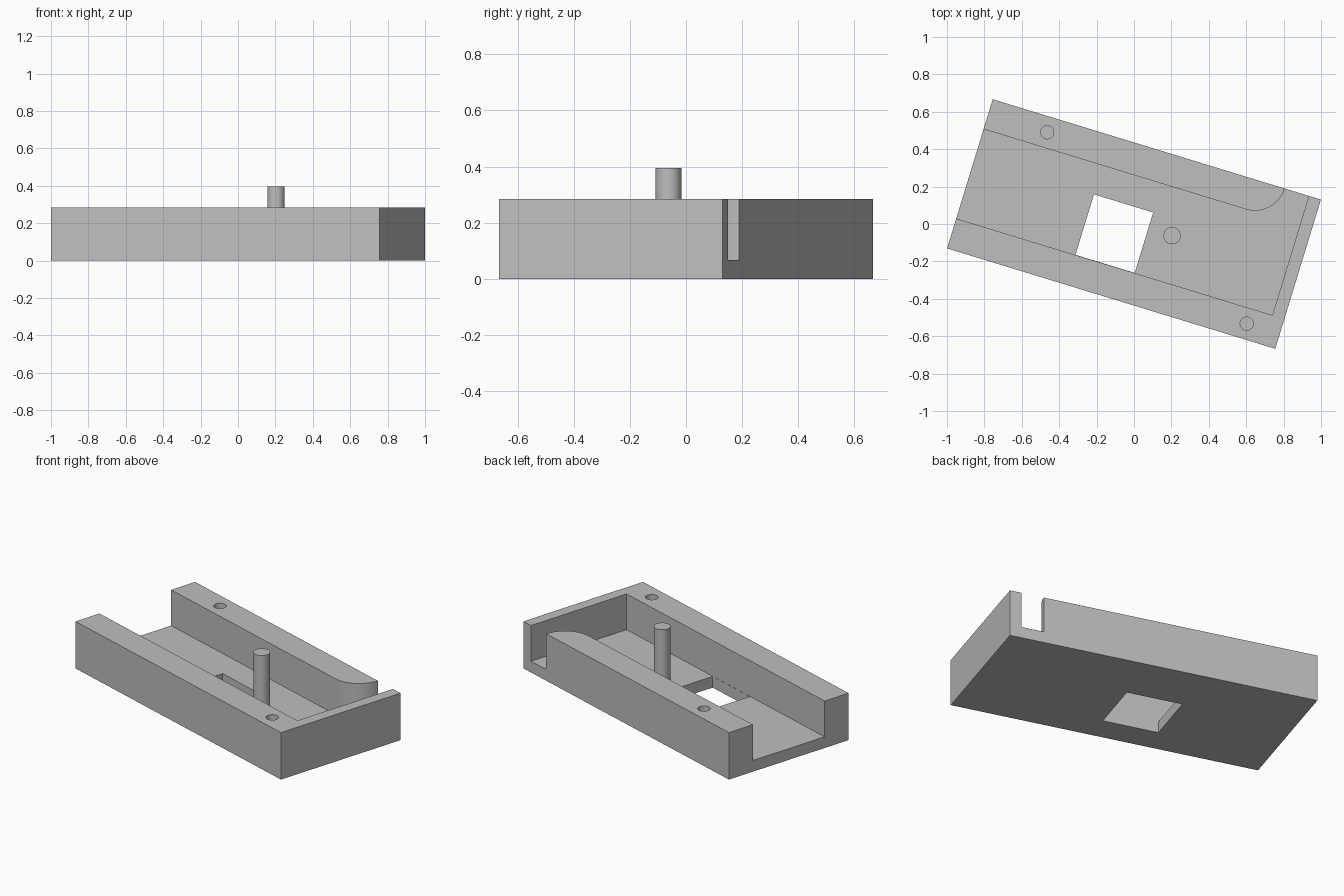
import bpy, bmesh, math

cube = bpy.data.objects.get("Cube")
if cube:
    bpy.data.objects.remove(cube, do_unlink=True)

ANGLE = math.radians(-17)
LENGTH, WIDTH, HEIGHT = 1.835, 0.834, 0.285
FLOOR, WALL = 0.068, 0.25

grey = bpy.data.materials.new("plain_grey")
grey.use_nodes = True
colour = (0.52, 0.52, 0.52, 1)
grey.diffuse_color = colour
grey.node_tree.nodes["Principled BSDF"].inputs["Base Color"].default_value = colour


def prism(name, outline, low, high):
    """Extrude a closed outline from one height to another."""
    bm = bmesh.new()
    face = bm.faces.new([bm.verts.new((x, y, low)) for x, y in outline])
    result = bmesh.ops.extrude_face_region(bm, geom=[face])
    tops = [v for v in result["geom"] if isinstance(v, bmesh.types.BMVert)]
    bmesh.ops.translate(bm, vec=(0, 0, high - low), verts=tops)
    bmesh.ops.recalc_face_normals(bm, faces=bm.faces)
    mesh = bpy.data.meshes.new(name)
    bm.to_mesh(mesh)
    bm.free()
    mesh.materials.append(grey)
    obj = bpy.data.objects.new(name, mesh)
    bpy.context.collection.objects.link(obj)
    return obj


def box(x0, x1, y0, y1):
    return [(x0, y0), (x1, y0), (x1, y1), (x0, y1)]


def arc(cx, cy, r, start, end, steps):
    angles = [math.radians(start + (end - start) * i / steps) for i in range(steps + 1)]
    return [(cx + r * math.cos(a), cy + r * math.sin(a)) for a in angles]


def circle(cx, cy, r):
    return arc(cx, cy, r, 0, 360, 48)[:-1]


def smooth(obj):
    bpy.ops.object.select_all(action="DESELECT")
    obj.select_set(True)
    bpy.context.view_layer.objects.active = obj
    bpy.ops.object.shade_smooth_by_angle(angle=math.radians(30))


# Solid block
tray = prism("tray", box(-LENGTH / 2, LENGTH / 2, -WIDTH / 2, WIDTH / 2), 0, HEIGHT)

# Channel open at the left end, with a rounded exit through the back wall
channel = [(-1, -WALL), (0.85, -WALL), (0.85, 0.5), (0.714, 0.5)]
channel += arc(0.548, WIDTH / 2, WIDTH / 2 - WALL, 0, -90, 20) + [(-1, WALL)]
cutters = [prism("channel_cutter", channel, FLOOR, 0.5)]

# Window through the floor
cutters.append(prism("window_cutter", box(-0.251, 0.08, -0.249, 0.089), -0.1, 0.12))

# Blind holes in the wall tops
for x, y in ((-0.587, 0.333), (0.732, -0.333)):
    cutters.append(prism("hole_cutter", circle(x, y, 0.035), FLOOR, 0.5))

bpy.context.view_layer.objects.active = tray
for cutter in cutters:
    cutter.hide_render = True
    cut = tray.modifiers.new("cut", "BOOLEAN")
    cut.operation = "DIFFERENCE"
    cut.solver = "EXACT"
    cut.object = cutter
    bpy.ops.object.modifier_apply(modifier=cut.name)
    bpy.data.objects.remove(cutter, do_unlink=True)

# Upright post on the floor
post = prism("post", circle(0.213, 0, 0.046), FLOOR - 0.01, 0.395)

for part in (tray, post):
    smooth(part)
    part.rotation_euler.z = ANGLE
